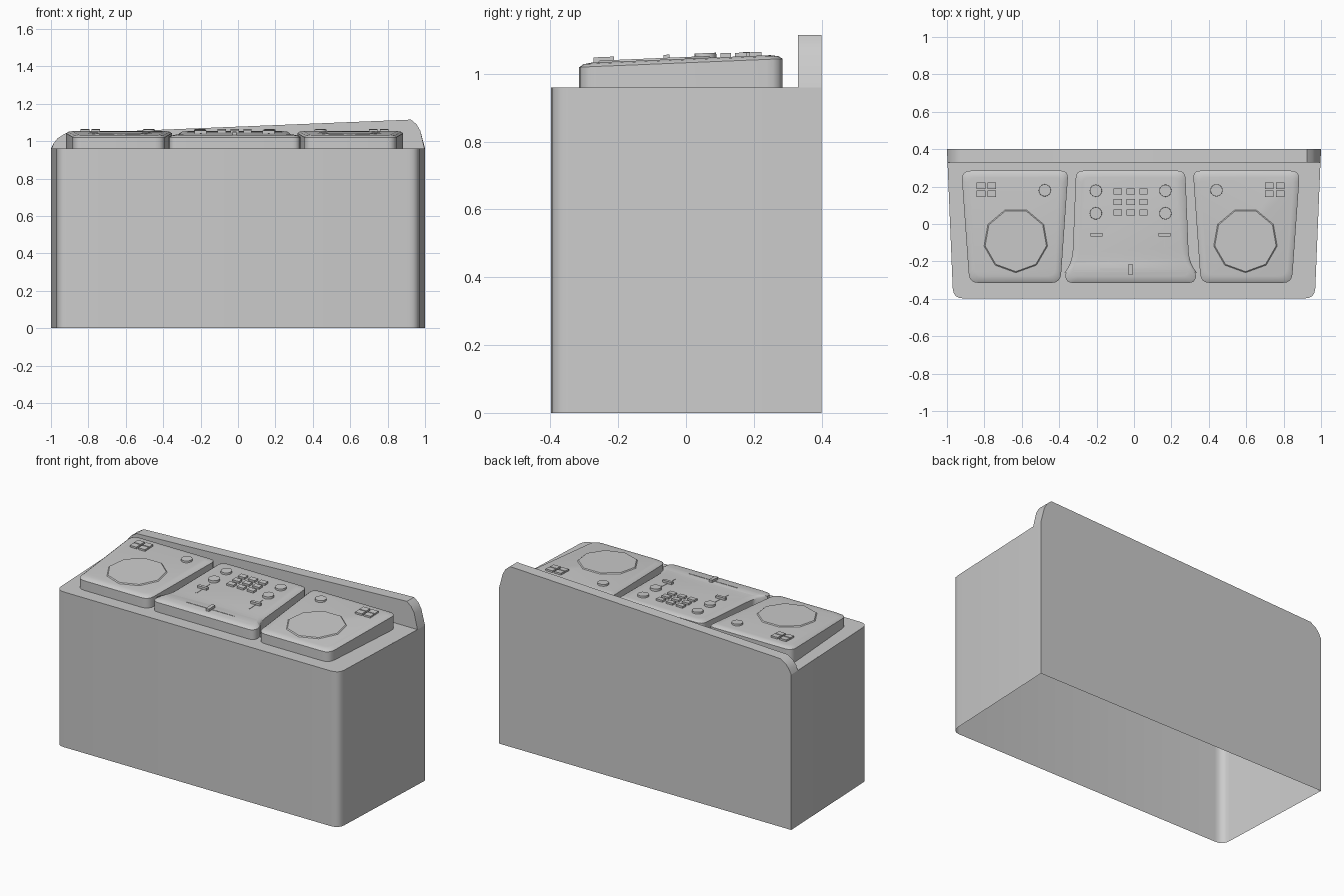
import bpy, bmesh
from math import radians, sin, cos, tan, pi
from mathutils import Vector

if "Cube" in bpy.data.objects:
    bpy.data.objects.remove(bpy.data.objects["Cube"])

AXIS = -0.018      # the controls mirror about this x
DESK_Z = 0.96


def surf(y):
    """Height of the tilted deck tops."""
    return 1.0445 + 0.0415 * y


def finish(bm, name, angle=35):
    me = bpy.data.meshes.new(name)
    bm.to_mesh(me)
    bm.free()
    ob = bpy.data.objects.new(name, me)
    bpy.context.collection.objects.link(ob)
    bpy.ops.object.select_all(action='DESELECT')
    ob.select_set(True)
    bpy.context.view_layer.objects.active = ob
    bpy.ops.object.shade_smooth_by_angle(angle=radians(angle))
    return ob


def rounded(corners, seg=4):
    """Outline from (x, y, radius) corners, rounded by quadratic curves."""
    out = []
    n = len(corners)
    for i, (x, y, r) in enumerate(corners):
        p = Vector((x, y))
        if r == 0:
            out.append(p)
            continue
        a = p + (Vector(corners[i - 1][:2]) - p).normalized() * r
        b = p + (Vector(corners[(i + 1) % n][:2]) - p).normalized() * r
        for k in range(seg + 1):
            t = k / seg
            out.append(a * (1 - t) ** 2 + p * 2 * t * (1 - t) + b * t * t)
    return out


def loft(bm, rings, cap=True):
    loops = [[bm.verts.new(p) for p in ring] for ring in rings]
    for lo, hi in zip(loops, loops[1:]):
        for i in range(len(lo)):
            j = (i + 1) % len(lo)
            bm.faces.new((lo[i], lo[j], hi[j], hi[i]))
    if cap:
        bm.faces.new(loops[-1])


# Desk: open-bottomed tapered shell with rounded front corners
plan = rounded([(-1, 0.4, 0), (-0.967, -0.398, 0.055), (0.967, -0.398, 0.055), (1, 0.4, 0)])
bm = bmesh.new()
low = [bm.verts.new((p.x, p.y, 0)) for p in plan]
top = [bm.verts.new((p.x, p.y, DESK_Z)) for p in plan]
for i in range(len(plan) - 1):
    bm.faces.new((low[i], low[i + 1], top[i + 1], top[i]))
# Rear raised panel, sharing the desk's back face
crest = [(0.975, 1.055), (0.955, 1.09), (0.925, 1.115), (-0.925, 1.04), (-0.965, 1.015), (-0.985, 0.99)]
back = [bm.verts.new((x, 0.4, z)) for x, z in crest]
front = [bm.verts.new((x, 0.33, z)) for x, z in crest]
fr = bm.verts.new((0.997, 0.33, DESK_Z))
fl = bm.verts.new((-0.997, 0.33, DESK_Z))
bm.faces.new([low[0], top[0]] + back[::-1] + [top[-1], low[-1]])
bm.faces.new([fr] + front + [fl])
b_all = [top[-1]] + back + [top[0]]
f_all = [fr] + front + [fl]
for i in range(len(b_all) - 1):
    bm.faces.new((b_all[i], b_all[i + 1], f_all[i + 1], f_all[i]))
# Desk top in front of the panel
bm.faces.new([fl] + top[1:-1] + [fr])
bmesh.ops.recalc_face_normals(bm, faces=bm.faces)
bm.faces.ensure_lookup_table()
finish(bm, "desk_body", 30)


# Decks: straight walls with a soft rounded top edge
def deck(name, outline):
    cx = sum(p.x for p in outline) / len(outline)
    cy = -0.015
    rings = [[(p.x, p.y, DESK_Z) for p in outline]]
    for inset, drop in ((0, 0.012), (0.012, 0.004), (0.035, 0)):
        s = 1 - inset / 0.29
        rings.append([(cx + (p.x - cx) * s, cy + (p.y - cy) * s,
                       surf(cy + (p.y - cy) * s) - drop) for p in outline])
    bm = bmesh.new()
    loft(bm, rings)
    bmesh.ops.recalc_face_normals(bm, faces=bm.faces)
    finish(bm, name, 50)


def prism(name, pts, height, inset=0.0, sink=0.004):
    """Small raised part that follows the deck tilt."""
    c = sum(pts, Vector((0, 0))) / len(pts)
    up = [c + (p - c) * (1 - inset) for p in pts]
    bm = bmesh.new()
    loft(bm, [[(p.x, p.y, surf(p.y) - sink) for p in pts],
              [(p.x, p.y, surf(p.y) + height) for p in up]])
    bmesh.ops.recalc_face_normals(bm, faces=bm.faces)
    finish(bm, name, 25)


def box(name, x, y, w, d, h):
    prism(name, [Vector((x + i * w / 2, y + j * d / 2))
                 for i, j in ((-1, -1), (1, -1), (1, 1), (-1, 1))], h)


def disc(name, x, y, r, sides, h, inset, start=-pi / 2):
    prism(name, [Vector((x + r * cos(start + 2 * pi * k / sides),
                         y + r * sin(start + 2 * pi * k / sides)))
                 for k in range(sides)], h, inset)


for side, s in (("left", -1), ("right", 1)):
    # offsets measured outward from the mirror axis
    corners = [(0.333, 0.285, 0.04), (0.375, -0.315, 0.05), (0.862, -0.315, 0.05), (0.905, 0.285, 0.05)]
    deck(side + "_deck", rounded([(AXIS + s * x, y, r) for x, y, r in corners]))
    disc(side + "_jog_wheel", AXIS + s * 0.614, -0.088, 0.177, 9, 0.005, 0.06)
    disc(side + "_deck_knob", AXIS + s * 0.459, 0.18, 0.033, 16, 0.011, 0.03)
    for i, x in enumerate((0.8, 0.742)):
        for j, y in enumerate((0.204, 0.162)):
            box(f"{side}_deck_pad_{i}{j}", AXIS + s * x, y, 0.046, 0.036, 0.011)
    # Mixer knobs and vertical faders
    disc(side + "_mixer_knob_rear", AXIS + s * 0.186, 0.178, 0.033, 16, 0.011, 0.03)
    disc(side + "_mixer_knob_front", AXIS + s * 0.186, 0.057, 0.033, 16, 0.014, 0.03)
    box(side + "_fader_track", AXIS + s * 0.182, -0.06, 0.008, 0.13, 0.002)
    box(side + "_fader_cap", AXIS + s * 0.182, -0.057, 0.064, 0.018, 0.014)

# Mixer: flares out toward the front
half = [(0.292, 0.285, 0.04), (0.312, -0.21, 0.07), (0.352, -0.26, 0.03), (0.345, -0.315, 0.035)]
mixer = [(AXIS - x, y, r) for x, y, r in half] + [(AXIS + x, y, r) for x, y, r in half[::-1]]
deck("mixer", rounded(mixer))
for i in (-1, 0, 1):
    for j, y in enumerate((0.173, 0.117, 0.062)):
        box(f"mixer_pad_{i + 1}{j}", AXIS + i * 0.069, y, 0.045, 0.032, 0.012)
box("crossfader_track", AXIS, -0.242, 0.33, 0.008, 0.002)
box("crossfader_cap", AXIS, -0.243, 0.022, 0.06, 0.015)
